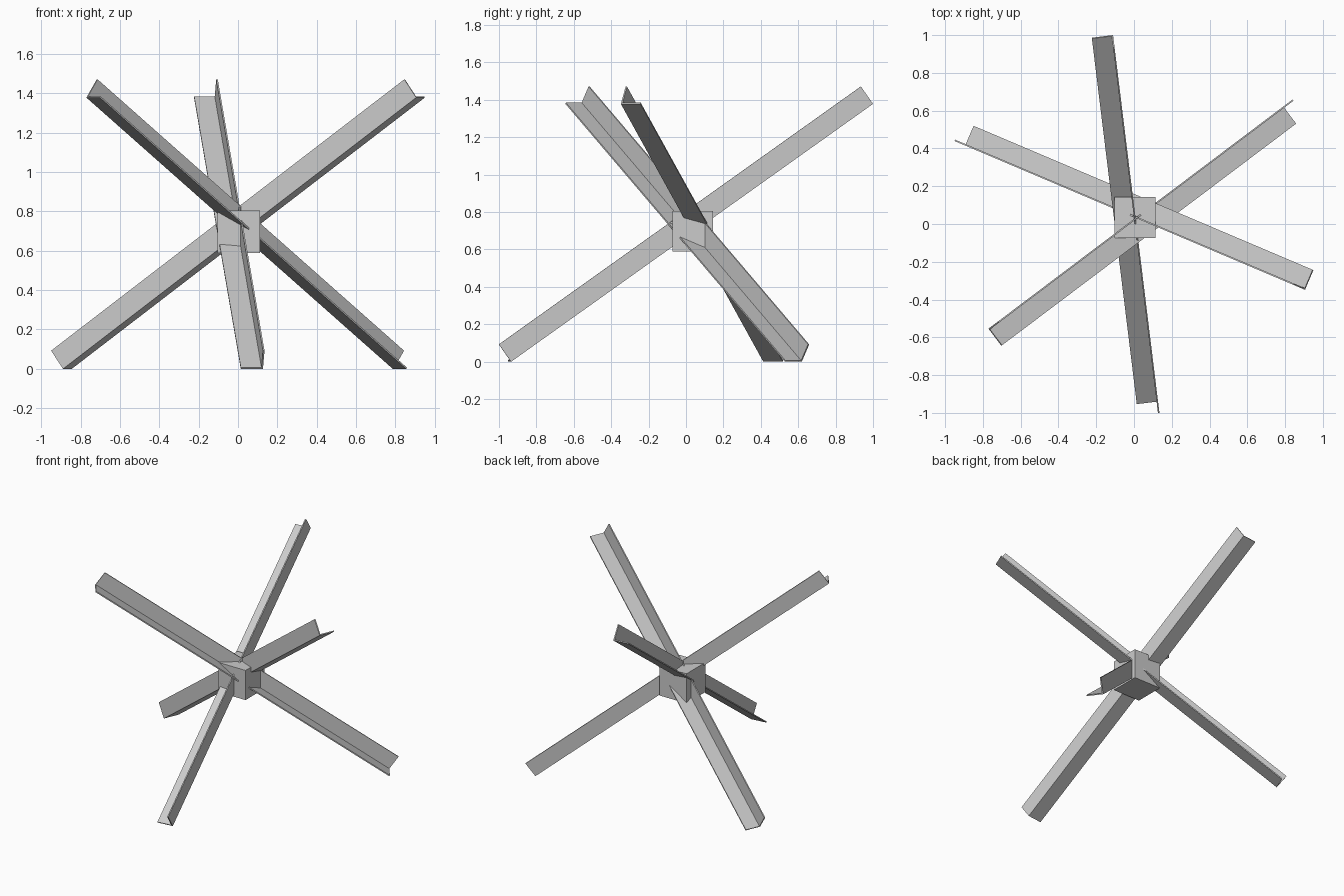
import bpy, bmesh, math
from mathutils import Vector

if "Cube" in bpy.data.objects:
    bpy.data.objects.remove(bpy.data.objects["Cube"])

steel = bpy.data.materials.new("light_grey_steel")
steel.diffuse_color = (0.6, 0.6, 0.6, 1)
steel.use_nodes = True
steel.node_tree.nodes["Principled BSDF"].inputs["Base Color"].default_value = steel.diffuse_color

CENTRE = Vector((0.008, 0.0325, 0.689))   # shared crossing point of the angle corners
HALF = 1.194                              # half length of each beam
WIDTH, THICK = 0.1135, 0.008              # flange width and sheet thickness
TILT = math.atan(1 / math.sqrt(2))        # makes the three beams mutually perpendicular


def add_object(name, bm):
    bmesh.ops.recalc_face_normals(bm, faces=bm.faces)
    mesh = bpy.data.meshes.new(name)
    bm.to_mesh(mesh)
    bm.free()
    mesh.materials.append(steel)
    obj = bpy.data.objects.new(name, mesh)
    bpy.context.collection.objects.link(obj)
    return obj


def angle_beam(name, azimuth):
    """L-section beam rising towards the azimuth."""
    ca, sa = math.cos(azimuth), math.sin(azimuth)
    ct, st = math.cos(TILT), math.sin(TILT)
    along = Vector((ca * ct, sa * ct, st))
    side = Vector((-sa, ca, 0))               # level flange direction
    up = Vector((-ca * st, -sa * st, ct))     # upright flange direction
    profile = [(0, 0), (WIDTH, 0), (WIDTH, THICK),
               (THICK, THICK), (THICK, WIDTH), (0, WIDTH)]
    bm = bmesh.new()
    start = CENTRE - along * HALF
    face = bm.faces.new([bm.verts.new(start + side * a + up * b) for a, b in profile])
    ext = bmesh.ops.extrude_face_region(bm, geom=[face], use_keep_orig=True)
    tip = [g for g in ext["geom"] if isinstance(g, bmesh.types.BMVert)]
    bmesh.ops.translate(bm, verts=tip, vec=along * HALF * 2)
    return add_object(name, bm)


# Three crossing angle beams, evenly turned about the vertical
for i, name in enumerate(("back_beam", "left_beam", "right_beam")):
    angle_beam(name, math.radians(97 + 120 * i))

# Central joint block
bm = bmesh.new()
bmesh.ops.create_cube(bm, size=0.217)
block = add_object("joint_block", bm)
block.location = (0.004, 0.035, 0.697)
